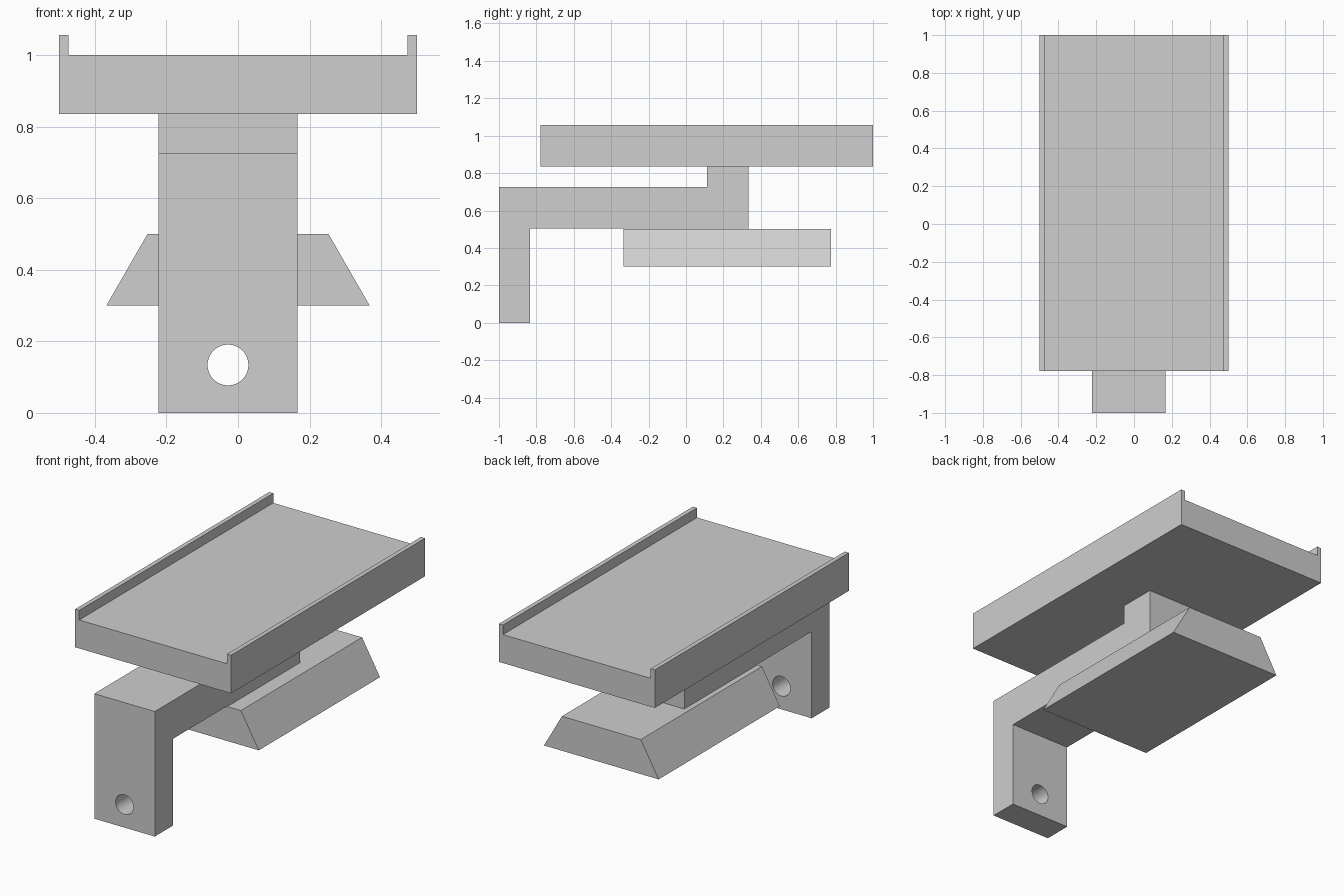
import bpy
import bmesh
from math import pi

cube = bpy.data.objects.get("Cube")
if cube:
    bpy.data.objects.remove(cube, do_unlink=True)

grey = bpy.data.materials.new("light grey")
grey.use_nodes = True
colour = (0.62, 0.62, 0.62, 1)
grey.diffuse_color = colour
grey.node_tree.nodes["Principled BSDF"].inputs["Base Color"].default_value = colour


def extrude_profile(name, profile, axis, start, end):
    """Prism from a closed outline, (x, z) along y or (y, z) along x."""
    bm = bmesh.new()
    place = (lambda a, z: (a, start, z)) if axis == "y" else (lambda a, z: (start, a, z))
    face = bm.faces.new([bm.verts.new(place(a, z)) for a, z in profile])
    moved = bmesh.ops.extrude_face_region(bm, geom=[face], use_keep_orig=True)["geom"]
    depth = end - start
    offset = (0, depth, 0) if axis == "y" else (depth, 0, 0)
    bmesh.ops.translate(bm, vec=offset,
                        verts=[v for v in moved if isinstance(v, bmesh.types.BMVert)])
    bmesh.ops.recalc_face_normals(bm, faces=bm.faces[:])
    mesh = bpy.data.meshes.new(name)
    bm.to_mesh(mesh)
    bm.free()
    mesh.materials.append(grey)
    obj = bpy.data.objects.new(name, mesh)
    bpy.context.collection.objects.link(obj)
    return obj


def mirrored(half):
    """Full outline from its +x half, listed bottom to top."""
    return half + [(-x, z) for x, z in reversed(half)]


# Tray with a raised lip along each long side
extrude_profile("tray", mirrored([(0.5, 0.835), (0.5, 1.056), (0.474, 1.056), (0.474, 1.0)]),
                "y", -0.778, 1.0)

# Dovetail rail under the arm
extrude_profile("dovetail_rail", mirrored([(0.368, 0.3), (0.253, 0.5)]), "y", -0.335, 0.776)

# Stepped bracket: front leg, arm and riser in one piece
bracket = extrude_profile("bracket", [
    (-1, 0), (-0.835, 0), (-0.835, 0.503), (-0.335, 0.503), (-0.335, 0.5), (0.333, 0.5),
    (0.333, 0.835), (0.111, 0.835), (0.111, 0.725), (-1, 0.725)], "x", -0.222, 0.166)

# Round hole through the front leg
bpy.ops.mesh.primitive_cylinder_add(vertices=64, radius=0.057, depth=0.4,
                                    location=(-0.028, -0.92, 0.134), rotation=(pi / 2, 0, 0))
cutter = bpy.context.object
cutter.name = "hole_cutter"
cutter.data.materials.append(grey)
cutter.hide_render = True

cut = bracket.modifiers.new("hole", "BOOLEAN")
cut.operation = "DIFFERENCE"
cut.solver = "EXACT"
cut.object = cutter

bpy.ops.object.select_all(action="DESELECT")
bracket.select_set(True)
bpy.context.view_layer.objects.active = bracket
bpy.ops.object.modifier_apply(modifier=cut.name)
bpy.data.objects.remove(cutter, do_unlink=True)
bpy.ops.object.shade_smooth_by_angle(angle=pi / 6)
